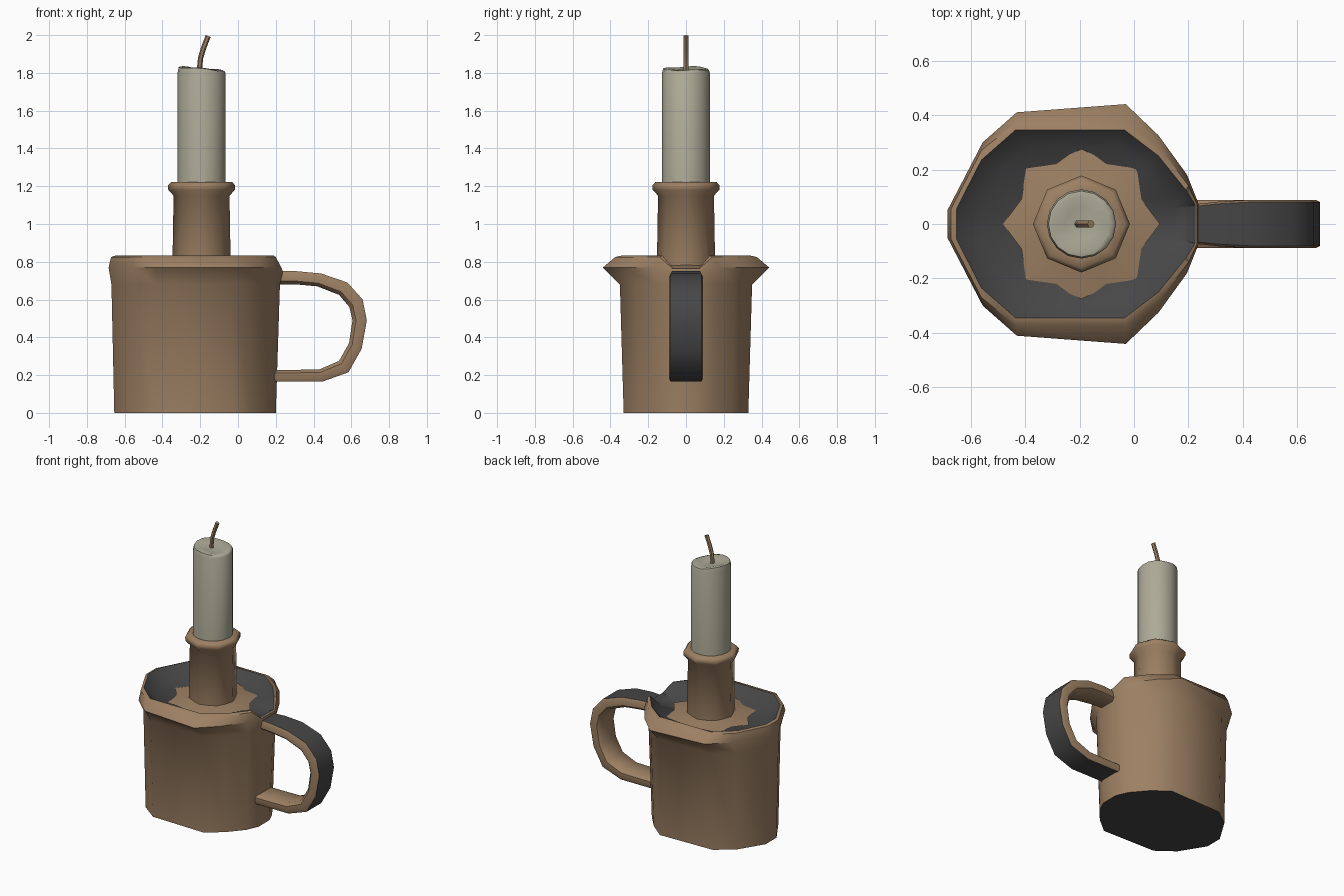
import bpy, bmesh, math
from mathutils import Vector

if "Cube" in bpy.data.objects:
    bpy.data.objects.remove(bpy.data.objects["Cube"])


def material(name, rgb):
    m = bpy.data.materials.new(name)
    m.diffuse_color = (*rgb, 1)
    m.use_nodes = True
    m.node_tree.nodes["Principled BSDF"].inputs["Base Color"].default_value = m.diffuse_color
    return m


BROWN = material("clay brown", (0.335, 0.215, 0.125))
DARK = material("charcoal", (0.062, 0.062, 0.062))
CREAM = material("candle wax", (0.42, 0.405, 0.31))
CX = -0.193  # candle axis


def finish(bm, name, mats, angle=40, recalc=True):
    if recalc:
        bmesh.ops.recalc_face_normals(bm, faces=bm.faces)
    me = bpy.data.meshes.new(name)
    bm.to_mesh(me)
    bm.free()
    for m in mats:
        me.materials.append(m)
    ob = bpy.data.objects.new(name, me)
    bpy.context.collection.objects.link(ob)
    bpy.ops.object.select_all(action='DESELECT')
    ob.select_set(True)
    bpy.context.view_layer.objects.active = ob
    bpy.ops.object.shade_smooth_by_angle(angle=math.radians(angle))
    return ob


def loft(bm, rings, dark=()):
    """Skin closed rings of points; bands listed in dark get material 1."""
    vs = [[bm.verts.new(p) for p in r] for r in rings]
    n = len(vs[0])
    for k in range(len(vs) - 1):
        for i in range(n):
            j = (i + 1) % n
            f = bm.faces.new((vs[k][i], vs[k][j], vs[k + 1][j], vs[k + 1][i]))
            f.material_index = 1 if k in dark else 0
    return vs


def outline(half, z, notch_z=None):
    """Mirror a half outline in y; the last point (at the handle) may be lower."""
    pts = [(x, y, notch_z if notch_z and i == len(half) - 1 else z)
           for i, (x, y) in enumerate(half)]
    return pts + [(x, -y, h) for x, y, h in reversed(pts)]


# cup body with flared rim, notch at the handle and dark shallow inside
base = [(-.655, .06), (-.55, .23), (-.43, .32), (-.03, .33), (.08, .24), (.165, .14), (.2, .06)]
wall = [(-.67, .06), (-.56, .24), (-.43, .345), (-.03, .35), (.09, .26), (.185, .15), (.222, .07)]
flare = [(-.685, .05), (-.555, .3), (-.43, .41), (-.03, .44), (.09, .325), (.195, .18), (.237, .075)]
lip = [(-.672, .055), (-.56, .27), (-.43, .375), (-.03, .375), (.095, .28), (.2, .14), (.232, .072)]
inner = [(-.652, .055), (-.56, .235), (-.435, .345), (-.035, .345), (.09, .25), (.19, .125), (.225, .07)]
floor = [(CX + (x - CX) * .82, y * .82) for x, y in inner]
bm = bmesh.new()
rings = loft(bm, [outline(base, 0), outline(wall, .68), outline(flare, .77, .745),
                  outline(lip, .825, .765), outline(inner, .832, .768),
                  outline(floor, .765, .75)], dark=(4,))
bm.faces.new(rings[0]).material_index = 1
centre = bm.verts.new((CX, 0, .735))
for i, v in enumerate(rings[-1]):
    bm.faces.new((v, rings[-1][(i + 1) % len(rings[-1])], centre)).material_index = 1
finish(bm, "cup_body", [BROWN, DARK])

# brown star-shaped foot on the cup floor
bm = bmesh.new()
star = []
for i in range(16):
    r = .288 if i % 2 == 0 else .238
    a = i * math.pi / 8
    star.append((CX + r * math.cos(a), r * math.sin(a)))
r = loft(bm, [[(x, y, .762) for x, y in star],
              [(CX + (x - CX) * .5, y * .5, .785) for x, y in star]])
finish(bm, "holder_foot", [BROWN])


def turned(bm, profile, sides):
    return loft(bm, [[(CX + r * math.cos(2 * math.pi * i / sides),
                       r * math.sin(2 * math.pi * i / sides), z)
                      for i in range(sides)] for r, z in profile])


# octagonal candle socket with collar
bm = bmesh.new()
r = turned(bm, [(.155, .74), (.148, 1.15), (.176, 1.18), (.178, 1.205), (.162, 1.222), (.125, 1.222)], 8)
bm.faces.new(r[-1])
finish(bm, "candle_socket", [BROWN], 50)

# candle with slumped, slightly hollow top
bm = bmesh.new()
r = turned(bm, [(.127, 1.1), (.127, 1.80), (.121, 1.82), (.105, 1.824), (.06, 1.812)], 16)
for ring in r[2:]:
    for v in ring:
        v.co.z += -.09 * (v.co.x - CX) + .004 * math.sin(3 * math.atan2(v.co.y, v.co.x - CX))
bm.faces.new(r[-1])
bm.faces.new(r[0])
finish(bm, "candle", [CREAM], 45)

# bent wick
bm = bmesh.new()
path = [(-.207, 1.79, 0), (-.198, 1.88, .2), (-.183, 1.93, .4), (-.158, 1.995, .4)]
rings = []
for x, z, tilt in path:
    rings.append([(x + .014 * math.cos(a) * math.cos(tilt), .014 * math.sin(a),
                   z - .014 * math.cos(a) * math.sin(tilt))
                  for a in [k * math.pi / 3 for k in range(6)]])
r = loft(bm, rings)
bm.faces.new(r[0])
bm.faces.new(r[-1])
finish(bm, "wick", [BROWN], 50)

# strap handle, dark on the outside
outer = [(.2, .75), (.31, .75), (.44, .738), (.58, .69), (.66, .6), (.682, .49),
         (.655, .34), (.585, .215), (.445, .165), (.31, .165), (.17, .165)]
inside = [(.2, .68), (.31, .68), (.42, .67), (.535, .625), (.59, .56), (.606, .49),
          (.588, .37), (.535, .275), (.43, .23), (.31, .228), (.17, .228)]
bm = bmesh.new()
rows = []
for i, (o, n) in enumerate(zip(outer, inside)):
    w = .07 if i == 0 else .082 if i == 1 else .089
    o, n = Vector(o), Vector(n)
    c = o.lerp(n, .22)
    sec = [(o, w - .008), (c, w), (n.lerp(o, .25), w), (n, w - .02)]
    rows.append([(p.x, y, p.y) for p, y in sec] + [(p.x, -y, p.y) for p, y in reversed(sec)])
r = loft(bm, rows)
for k in range(len(r) - 1):
    pair = {r[k][0], r[k][-1], r[k + 1][0], r[k + 1][-1]}
    for f in r[k][0].link_faces:
        if set(f.verts) == pair:
            f.material_index = 1
bm.faces.new(r[0])
bm.faces.new(r[-1])
finish(bm, "handle", [BROWN, DARK], 45)
